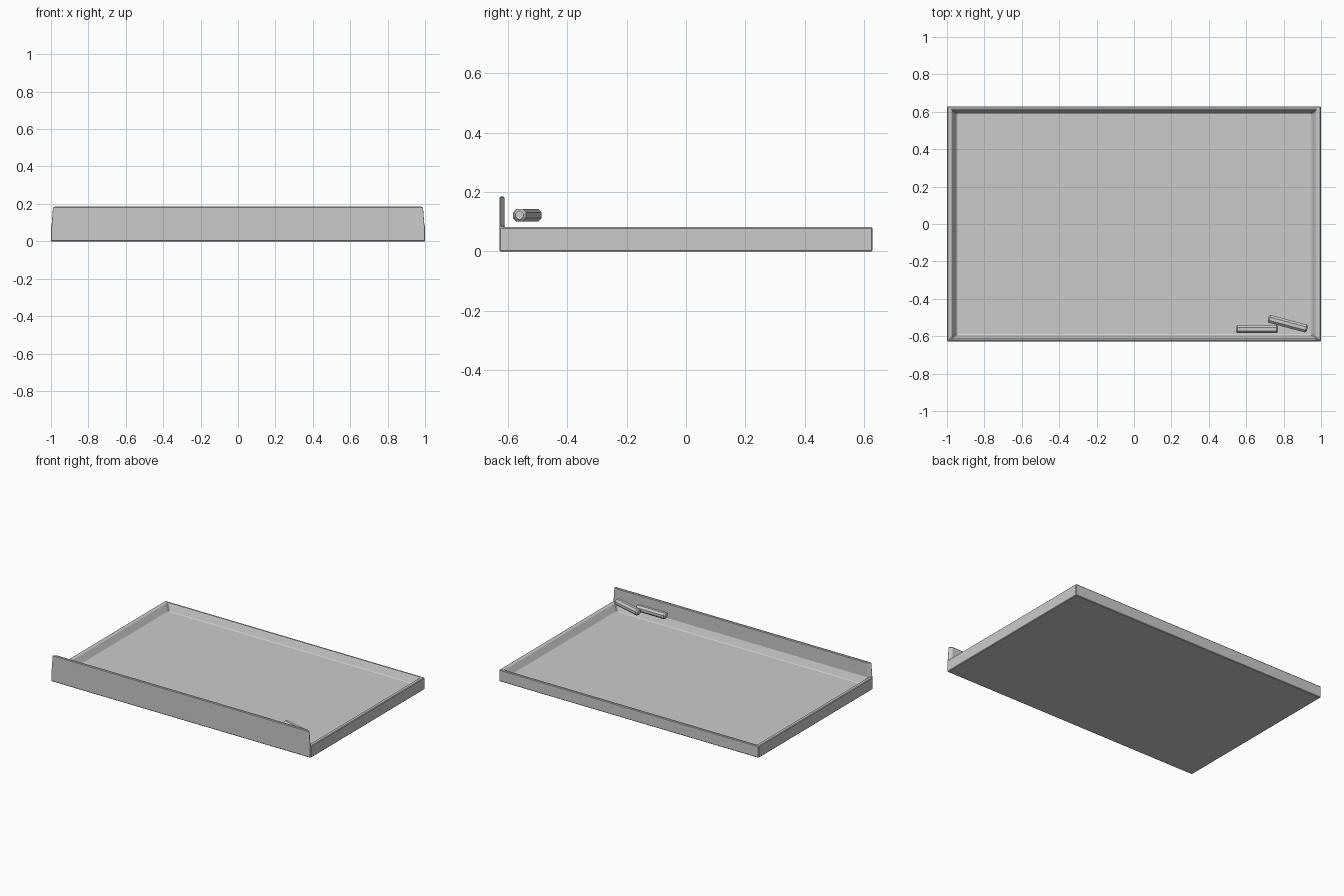
import bpy, bmesh, math
from mathutils import Matrix

if "Cube" in bpy.data.objects:
    bpy.data.objects.remove(bpy.data.objects["Cube"])


def finish(name, bm):
    bmesh.ops.recalc_face_normals(bm, faces=bm.faces[:])
    mesh = bpy.data.meshes.new(name)
    bm.to_mesh(mesh)
    bm.free()
    obj = bpy.data.objects.new(name, mesh)
    bpy.context.collection.objects.link(obj)
    return obj


def bevel(obj, width):
    mod = obj.modifiers.new("edge_bevel", 'BEVEL')
    mod.width = width
    mod.segments = 1
    mod.limit_method = 'ANGLE'
    mod.angle_limit = math.radians(30)


# Board and frame: stacked rectangles from base to rim to recessed panel
bm = bmesh.new()
rings = []
for hx, hy, z in [(1.0, 0.628, 0.0), (1.0, 0.628, 0.082),
                  (0.976, 0.611, 0.082), (0.947, 0.591, 0.035)]:
    rings.append([bm.verts.new((sx * hx, sy * hy, z))
                  for sx, sy in [(-1, -1), (1, -1), (1, 1), (-1, 1)]])
front_rim = None
for k, (a, b) in enumerate(zip(rings, rings[1:])):
    for i in range(4):
        j = (i + 1) % 4
        face = bm.faces.new((a[i], a[j], b[j], b[i]))
        if k == 1 and i == 0:
            front_rim = face
bm.faces.new(rings[0][::-1])
bm.faces.new(rings[-1])

# Front ledge: the mitred front rim raised and slightly narrowed
top = bmesh.ops.extrude_discrete_faces(bm, faces=[])["faces"]
ext = bmesh.ops.extrude_face_region(bm, geom=[front_rim])
for v in [g for g in ext["geom"] if isinstance(g, bmesh.types.BMVert)]:
    v.co.z = 0.185
    v.co.x *= 0.992
if front_rim.is_valid:
    bmesh.ops.delete(bm, geom=[front_rim], context='FACES_ONLY')
bevel(finish("board_with_ledge", bm), 0.004)


# Chalk sticks: eight-sided rods with chamfered ends
def chalk(name, x, y, length, angle):
    bm = bmesh.new()
    bmesh.ops.create_cone(bm, cap_ends=True, segments=8, radius1=0.0233,
                          radius2=0.0233, depth=length,
                          matrix=Matrix.Rotation(math.pi / 8, 4, 'Z'))
    rim = [e for e in bm.edges if abs(e.verts[0].co.z - e.verts[1].co.z) < 1e-5]
    bmesh.ops.bevel(bm, geom=rim, offset=0.008, segments=1, affect='EDGES')
    bm.transform(Matrix.Rotation(math.pi / 2, 4, 'Y'))
    obj = finish(name, bm)
    obj.location = (x, y, 0.122)
    obj.rotation_euler.z = math.radians(angle)


chalk("chalk_straight", 0.658, -0.562, 0.226, 0)
chalk("chalk_angled", 0.822, -0.533, 0.216, -15)
